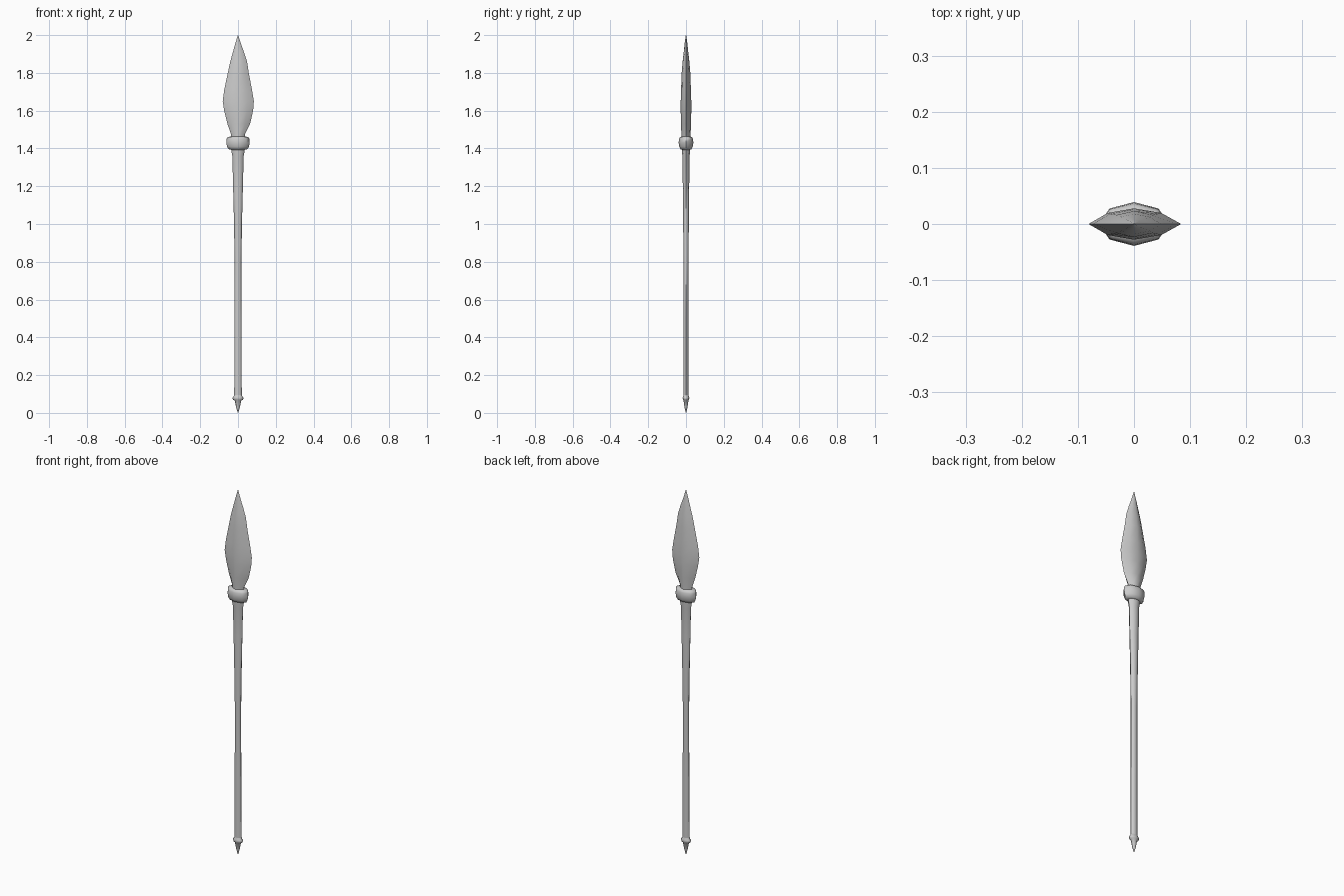
import bpy, bmesh, math


def loft(name, stations, section, angle):
    """Skin rings; each station is (z, left reach, right reach, half depth)."""
    bm = bmesh.new()
    rings = []
    for z, left, right, depth in stations:
        rings.append([bm.verts.new((u * (right if u > 0 else left), v * depth, z))
                      for u, v in section])
    n = len(section)
    for a, b in zip(rings, rings[1:]):
        for i in range(n):
            j = (i + 1) % n
            bm.faces.new((a[i], a[j], b[j], b[i]))
    bm.faces.new(rings[0][::-1])
    bm.faces.new(rings[-1])
    bmesh.ops.recalc_face_normals(bm, faces=bm.faces)
    mesh = bpy.data.meshes.new(name)
    bm.to_mesh(mesh)
    bm.free()
    obj = bpy.data.objects.new(name, mesh)
    bpy.context.collection.objects.link(obj)
    bpy.ops.object.select_all(action='DESELECT')
    obj.select_set(True)
    bpy.context.view_layer.objects.active = obj
    bpy.ops.object.shade_smooth_by_angle(angle=math.radians(angle))
    return obj


def even(profile):
    return [(z, w, w, d) for z, w, d in profile]


octagon = [(math.cos(i * math.pi / 4), math.sin(i * math.pi / 4)) for i in range(8)]
lens = [(1, 0), (0.58, 0.7), (0, 1), (-0.58, 0.7),
        (-1, 0), (-0.58, -0.7), (0, -1), (0.58, -0.7)]

# Leaf-shaped blade, slightly uneven along its edges
loft("blade", [
    (1.44, 0.036, 0.036, 0.024), (1.475, 0.037, 0.037, 0.024),
    (1.53, 0.056, 0.064, 0.027), (1.60, 0.073, 0.080, 0.028),
    (1.65, 0.081, 0.084, 0.028), (1.71, 0.073, 0.074, 0.026),
    (1.80, 0.054, 0.057, 0.023), (1.86, 0.041, 0.048, 0.018),
    (1.91, 0.027, 0.032, 0.012), (1.95, 0.016, 0.017, 0.008),
    (2.00, 0.001, 0.001, 0.001)], lens, 60)

# Rounded binding between blade and shaft
loft("collar", even([
    (1.392, 0.034, 0.020), (1.396, 0.050, 0.029), (1.41, 0.058, 0.036),
    (1.43, 0.062, 0.039), (1.45, 0.061, 0.037), (1.46, 0.054, 0.032),
    (1.464, 0.036, 0.022)]), octagon, 60)

# Long tapering shaft
loft("shaft", even([
    (0.07, 0.020, 0.013), (0.50, 0.019, 0.013), (0.80, 0.018, 0.013),
    (1.00, 0.021, 0.015), (1.20, 0.026, 0.017), (1.36, 0.030, 0.019),
    (1.385, 0.035, 0.022), (1.42, 0.035, 0.022)]), octagon, 60)

# Butt ring and spike
loft("butt_spike", even([
    (0.0, 0.001, 0.001), (0.03, 0.010, 0.008), (0.065, 0.017, 0.013),
    (0.070, 0.026, 0.016), (0.079, 0.030, 0.018), (0.085, 0.025, 0.016),
    (0.095, 0.020, 0.013)]), octagon, 60)
